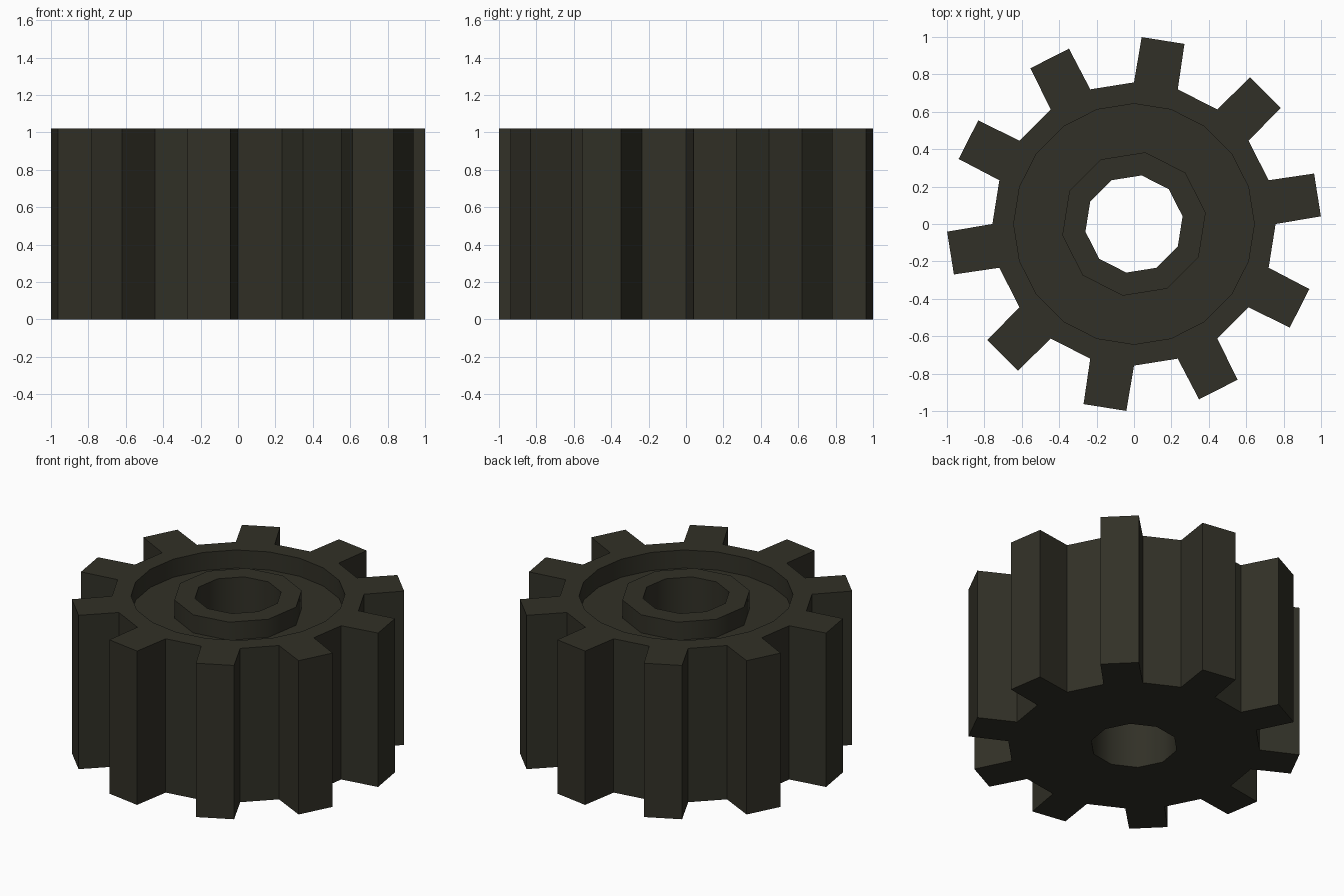
import bpy, bmesh, math

if "Cube" in bpy.data.objects:
    bpy.data.objects.remove(bpy.data.objects["Cube"])

H, FLOOR = 1.02, 0.90            # overall height, recess floor height
ROOT, TIP = 0.757, 1.0           # tooth root and tip radii
RECESS, HUB, BORE = 0.643, 0.388, 0.263
TIP_HALF = 6.65                  # half angle of a tooth tip, degrees

bm = bmesh.new()


def vert(r, deg, z):
    a = math.radians(deg)
    return bm.verts.new((r * math.cos(a), r * math.sin(a), z))


def ring(r, n, start, z):
    return [vert(r, start + 360 * i / n, z) for i in range(n)]


def band(a, b):
    """Quads between two rings with equal counts."""
    n = len(a)
    for i in range(n):
        j = (i + 1) % n
        bm.faces.new((a[i], a[j], b[j], b[i]))


def web(outer, inner):
    """Flat annulus from a 20-sided ring to a 10-sided ring."""
    for k in range(10):
        a, b, c = outer[2 * k], outer[2 * k + 1], outer[(2 * k + 2) % 20]
        bm.faces.new((a, b, inner[k]))
        bm.faces.new((b, c, inner[(k + 1) % 10], inner[k]))


# Rings: roots, recess, hub and bore
root_b, root_t = ring(ROOT, 20, 0, 0), ring(ROOT, 20, 0, H)
rim_t, rim_f = ring(RECESS, 20, 0, H), ring(RECESS, 20, 0, FLOOR)
hub_f, hub_t = ring(HUB, 10, 9, FLOOR), ring(HUB, 10, 9, H)
bore_t, bore_b = ring(BORE, 10, 9, H), ring(BORE, 10, 9, 0)

band(root_t, rim_t)      # rim top
band(rim_t, rim_f)       # recess wall
web(rim_f, hub_f)        # recess floor
band(hub_f, hub_t)       # hub wall
band(hub_t, bore_t)      # hub top
band(bore_t, bore_b)     # bore
web(root_b, bore_b)      # underside

# Teeth and the gaps between them
for k in range(10):
    i, j, n = 2 * k, 2 * k + 1, (2 * k + 2) % 20
    mid = 9 + 36 * k
    b0, b1 = vert(TIP, mid - TIP_HALF, 0), vert(TIP, mid + TIP_HALF, 0)
    t0, t1 = vert(TIP, mid - TIP_HALF, H), vert(TIP, mid + TIP_HALF, H)
    bm.faces.new((root_t[i], t0, t1, root_t[j]))
    bm.faces.new((root_b[i], b0, b1, root_b[j]))
    bm.faces.new((root_b[i], b0, t0, root_t[i]))
    bm.faces.new((b0, b1, t1, t0))
    bm.faces.new((b1, root_b[j], root_t[j], t1))
    bm.faces.new((root_b[j], root_b[n], root_t[n], root_t[j]))

bmesh.ops.recalc_face_normals(bm, faces=bm.faces[:])
mesh = bpy.data.meshes.new("gear")
bm.to_mesh(mesh)
bm.free()
gear = bpy.data.objects.new("gear", mesh)
bpy.context.collection.objects.link(gear)

# Dark olive metal
mat = bpy.data.materials.new("dark olive")
mat.diffuse_color = (0.031, 0.030, 0.020, 1)
mat.use_nodes = True
mat.node_tree.nodes["Principled BSDF"].inputs["Base Color"].default_value = mat.diffuse_color
mesh.materials.append(mat)

# Round walls are smooth, teeth stay sharp
bpy.context.view_layer.objects.active = gear
gear.select_set(True)
bpy.ops.object.shade_smooth_by_angle(angle=math.radians(40))
